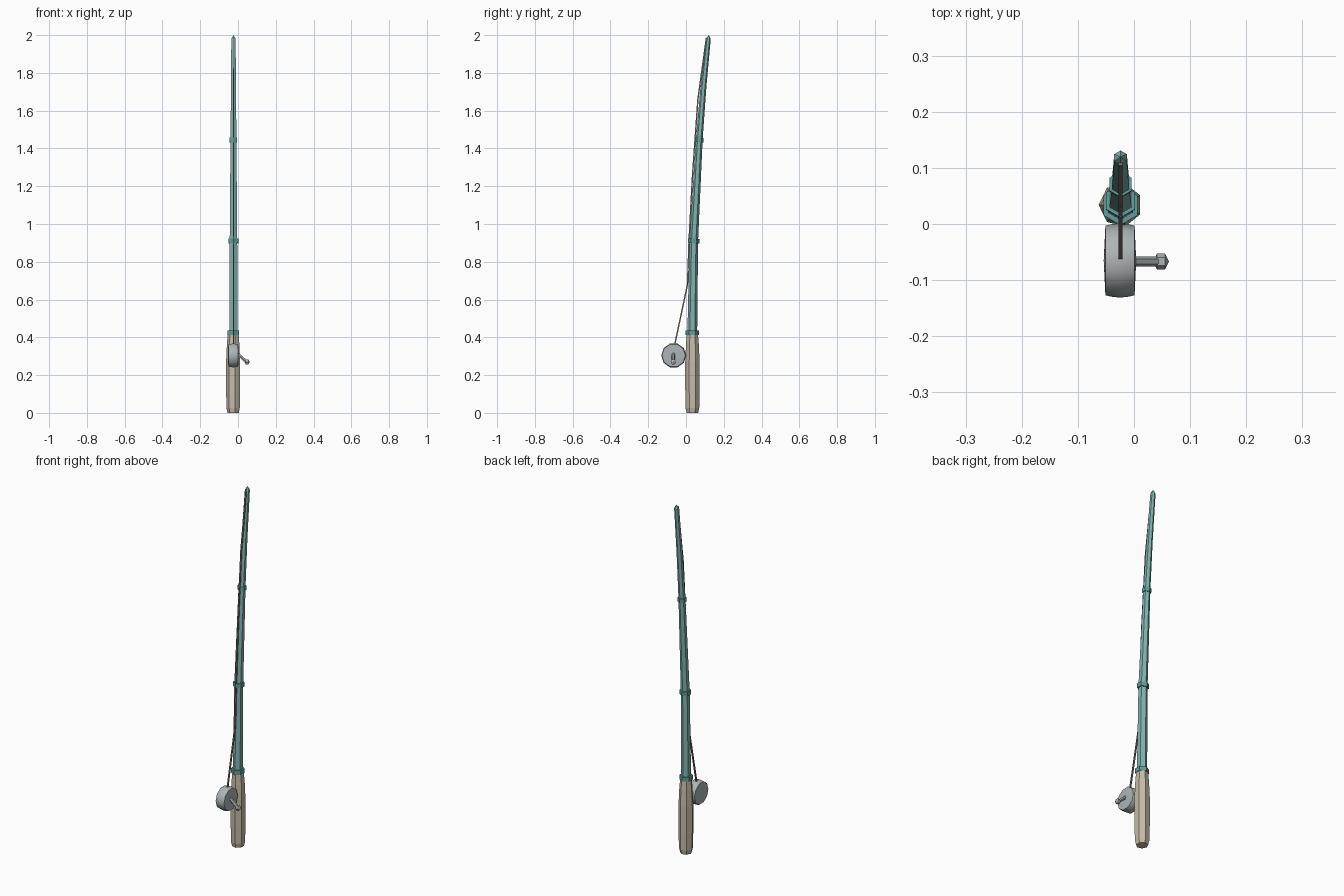
import bpy, bmesh, math
from mathutils import Vector

if "Cube" in bpy.data.objects:
    bpy.data.objects.remove(bpy.data.objects["Cube"])

X, Y, Z = Vector((1, 0, 0)), Vector((0, 1, 0)), Vector((0, 0, 1))
CX = -0.024          # rod centre line


def material(name, rgb):
    m = bpy.data.materials.new(name)
    m.diffuse_color = (*rgb, 1)
    m.use_nodes = True
    m.node_tree.nodes["Principled BSDF"].inputs["Base Color"].default_value = m.diffuse_color
    return m


TEAL = material("teal", (0.22, 0.46, 0.43))
DARK_TEAL = material("dark_teal", (0.12, 0.34, 0.32))
BEIGE = material("beige", (0.56, 0.50, 0.40))
GREY = material("grey", (0.42, 0.46, 0.47))
BROWN = material("brown", (0.25, 0.20, 0.18))


def loft(name, sections, sides, first, mat, smooth=None):
    """Skin polygon rings (point, radius) along a path; radius 0 makes an apex."""
    pts = [Vector(p) for p, _ in sections]
    bm = bmesh.new()
    rings = []
    for i, (p, (_, r)) in enumerate(zip(pts, sections)):
        t = (pts[min(i + 1, len(pts) - 1)] - pts[max(i - 1, 0)]).normalized()
        u = (first - t * first.dot(t)).normalized()
        v = t.cross(u)
        angles = [2 * math.pi * k / sides for k in range(sides)]
        rings.append([bm.verts.new(p + r * (u * math.cos(a) + v * math.sin(a))) for a in angles])
    for a, b in zip(rings, rings[1:]):
        for k in range(sides):
            n = (k + 1) % sides
            bm.faces.new((a[k], a[n], b[n], b[k]))
    for ring, (_, r) in ((rings[0], sections[0]), (rings[-1], sections[-1])):
        if r > 0:
            bm.faces.new(ring)
    bmesh.ops.remove_doubles(bm, verts=bm.verts, dist=1e-6)
    bmesh.ops.recalc_face_normals(bm, faces=bm.faces)
    me = bpy.data.meshes.new(name)
    bm.to_mesh(me)
    bm.free()
    me.materials.append(mat)
    ob = bpy.data.objects.new(name, me)
    bpy.context.collection.objects.link(ob)
    if smooth:
        bpy.context.view_layer.objects.active = ob
        ob.select_set(True)
        bpy.ops.object.shade_smooth_by_angle(angle=math.radians(smooth))
        ob.select_set(False)
    return ob


# Seven-sided grip
grip = [(0, 0.031), (0.025, 0.037), (0.12, 0.039), (0.27, 0.039), (0.36, 0.035), (0.42, 0.030)]
loft("grip", [((CX, 0.034, z), r) for z, r in grip], 7, -X, BEIGE)

# Hexagonal, gently bent rod with a pointed tip
rod = [(0.40, 0.033, 0.026), (0.91, 0.041, 0.023), (1.445, 0.070, 0.018),
       (1.72, 0.092, 0.0155), (1.98, 0.118, 0.013), (2.0, 0.120, 0)]
loft("rod", [((CX, y, z), r) for z, y, r in rod], 6, -Y, TEAL)

# Joint rings
for i, (y, z, r, lean) in enumerate([(0.033, 0.425, 0.035, 0), (0.041, 0.91, 0.030, 0.03),
                                     (0.070, 1.445, 0.023, 0.07)]):
    h = 0.012
    loft(f"joint_ring_{i + 1}", [((CX, y - lean * h, z - h), r), ((CX, y + lean * h, z + h), r)],
         6, -Y, DARK_TEAL)

# Reel drum with slightly bulged rim and caps
RY, RZ = -0.065, 0.304
reel = [(-0.054, 0), (-0.051, 0.062), (-0.038, 0.065), (-0.025, 0.066),
        (-0.012, 0.065), (0.001, 0.062), (0.004, 0)]
loft("reel", [((x, RY, RZ), r) for x, r in reel], 10, Y, GREY, 40)

# Crank arm and knob
loft("crank_arm", [((-0.002, -0.067, 0.312), 0.009), ((0.046, -0.067, 0.270), 0.009)], 6, Y, GREY)
knob = [(0.0345, 0), (0.041, 0.0145), (0.055, 0.0145), (0.0625, 0)]
loft("crank_knob", [((x, -0.067, 0.270), r) for x, r in knob], 6, Y, GREY)

# Fishing line from the reel up to the tip
line = [(-0.061, 0.355), (0.008, 0.68), (0.016, 0.91), (0.034, 1.25), (0.063, 1.66), (0.108, 1.985)]
loft("fishing_line", [((CX, y, z), 0.005) for y, z in line], 4, X + Y, BROWN)
